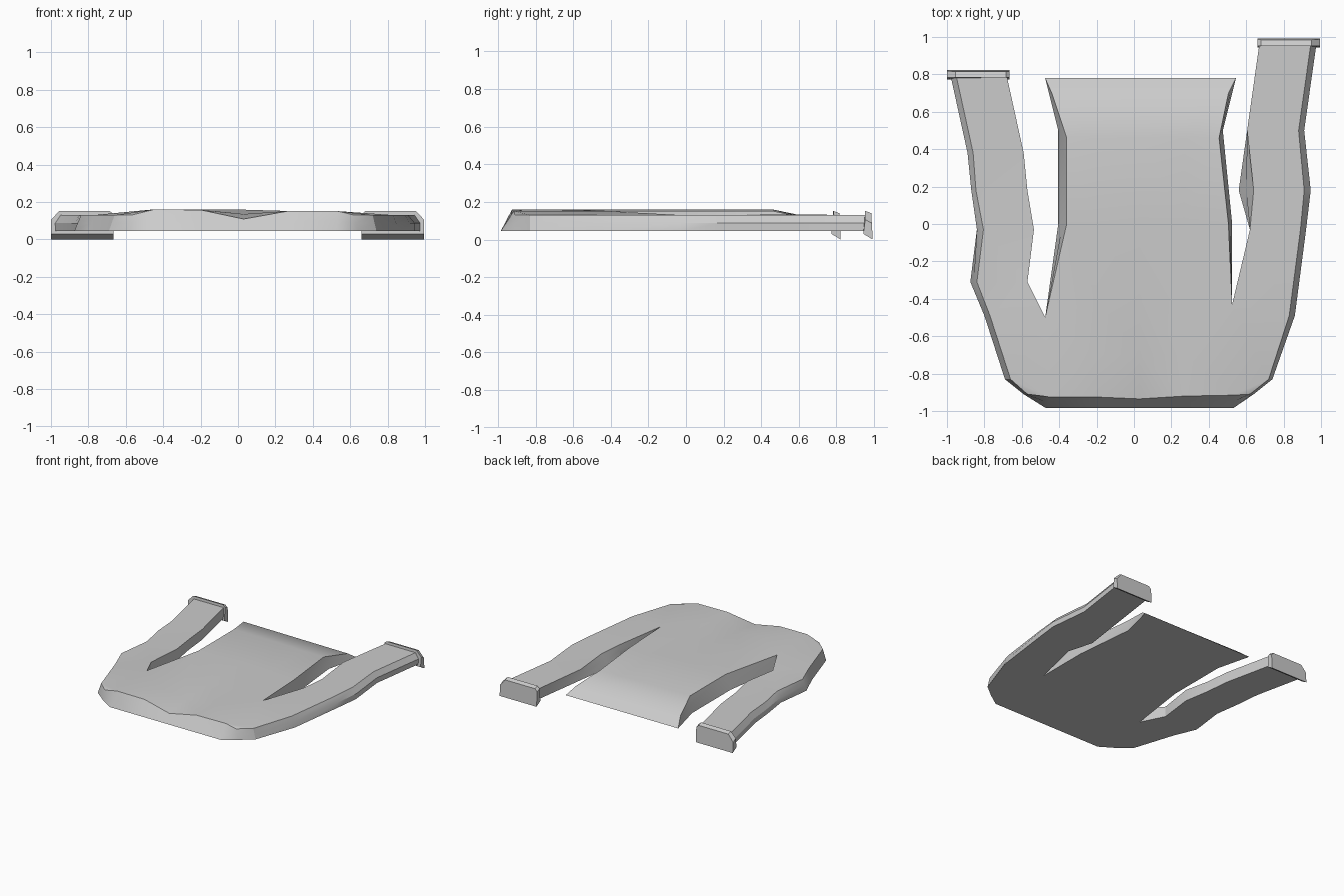
import bpy
import bmesh
import math
from mathutils import Vector
from mathutils.geometry import delaunay_2d_cdt

cube = bpy.data.objects.get("Cube")
if cube:
    bpy.data.objects.remove(cube, do_unlink=True)

# One plain fabric colour
GREY = (0.6, 0.6, 0.6, 1.0)
fabric = bpy.data.materials.new("light grey fabric")
fabric.use_nodes = True
fabric.diffuse_color = GREY
fabric.node_tree.nodes["Principled BSDF"].inputs["Base Color"].default_value = GREY

BASE = 0.045      # height of the flat underside
SLEEVE = 0.13     # height of the sleeve tops
CHEST = 0.16      # height of the torso top

# Outline, counter-clockwise: ground x, y, then the shift to the upper edge
OUTLINE = [
    (-.47, -.985, .02, .06), (-.2, -.985, 0, .06), (.03, -.985, 0, .05),
    (.27, -.985, 0, .065), (.53, -.985, 0, .07), (.64, -.91, -.02, 0),
    (.74, -.83, -.02, 0), (.86, -.49, -.03, 0), (.92, -.03, -.03, 0),
    (.945, .18, -.035, 0), (.91, .5, -.03, 0), (.975, .96, -.03, 0),
    (.67, .96, 0, 0), (.605, .5, 0, 0), (.56, .18, .08, 0),
    (.62, -.03, 0, 0), (.525, -.43, 0, 0), (.525, 0, -.02, 0),
    (.475, .5, -.02, -.04), (.545, .78, -.04, -.08), (-.475, .78, .035, -.08),
    (-.405, .5, .045, -.04), (-.405, 0, .045, 0), (-.475, -.5, 0, 0),
    (-.57, -.31, 0, 0), (-.535, -.03, 0, 0), (-.57, .18, 0, 0),
    (-.59, .38, 0, 0), (-.68, .79, 0, 0), (-.98, .79, .03, 0),
    (-.89, .38, .03, 0), (-.87, .18, .025, 0), (-.84, -.03, .035, 0),
    (-.875, -.31, .035, 0), (-.8, -.49, .03, 0), (-.69, -.83, .03, 0),
    (-.59, -.91, .02, 0),
]


def clamp(value):
    return max(0.0, min(1.0, value))


def top_height(x, y):
    """Raised torso, lower sleeves, neckline dip and thin hem."""
    torso = clamp((0.59 - abs(x - 0.03)) / 0.09)
    z = SLEEVE + (CHEST - SLEEVE) * torso
    z -= 0.008 * clamp(x * 4) * torso
    z -= 0.05 * torso * clamp((y - 0.46) / 0.24) * (abs(x) < 0.55)
    neck = clamp(1 - abs(x - 0.03) / 0.24) * clamp((-0.5 - y) / 0.43)
    return z - 0.05 * neck


def finish(bm, name, angle):
    bmesh.ops.recalc_face_normals(bm, faces=bm.faces)
    mesh = bpy.data.meshes.new(name)
    bm.to_mesh(mesh)
    bm.free()
    mesh.materials.append(fabric)
    obj = bpy.data.objects.new(name, mesh)
    bpy.context.collection.objects.link(obj)
    bpy.ops.object.select_all(action="DESELECT")
    obj.select_set(True)
    bpy.context.view_layer.objects.active = obj
    bpy.ops.object.shade_smooth_by_angle(angle=math.radians(angle))


def build_shirt():
    bm = bmesh.new()
    count = len(OUTLINE)
    low, middle, rim = [], [], []
    for x, y, dx, dy in OUTLINE:
        z = top_height(x + dx, y + dy)
        low.append(bm.verts.new((x, y, BASE)))
        # Sleeve sides rise straight before they slope inwards
        lean = 0.0 if abs(x) > 0.8 and y > -0.1 else 0.5
        middle.append(bm.verts.new((x + dx * lean, y + dy * lean, (BASE + z) / 2)))
        rim.append(bm.verts.new((x + dx, y + dy, z)))

    # Underside and side walls
    bm.faces.new(low)
    for ring, above in ((low, middle), (middle, rim)):
        for i in range(count):
            j = (i + 1) % count
            bm.faces.new((ring[i], ring[j], above[j], above[i]))

    # Upper cloth, with a few points inside the torso for its gentle shape
    points = [v.co.xy for v in rim]
    points += [Vector((x, y)) for x in (-0.2, 0.03, 0.27)
               for y in (-0.7, -0.4, 0.0, 0.46)]
    result = delaunay_2d_cdt(points, [], [list(range(count))], 1, 1e-5)
    flat, triangles, origins = result[0], result[2], result[3]
    top = []
    for co, origin in zip(flat, origins):
        if origin and origin[0] < count:
            top.append(rim[origin[0]])
        else:
            top.append(bm.verts.new((co.x, co.y, top_height(co.x, co.y))))
    for tri in triangles:
        bm.faces.new([top[i] for i in tri])
    finish(bm, "shirt_body", 30)


def build_cuff(name, side, inner, outer, y):
    """Tilted band around a sleeve end, chamfered on its outer top edge."""
    section = [(inner, 0), (outer, 0), (outer, 0.62),
               (outer - 0.045, 1), (inner + 0.02, 1), (inner, 0.85)]
    bm = bmesh.new()
    front = [bm.verts.new((side * x, y + 0.02 * min(t, 0.5), 0.03 + 0.122 * t))
             for x, t in section]
    back = [bm.verts.new((side * x, y + 0.05 - 0.008 * t, 0.14 * t))
            for x, t in section]
    bm.faces.new(front)
    bm.faces.new(back)
    for i in range(len(section)):
        j = (i + 1) % len(section)
        bm.faces.new((front[i], front[j], back[j], back[i]))
    finish(bm, name, 20)


build_shirt()
build_cuff("left_cuff", 1, 0.66, 0.995, 0.943)
build_cuff("right_cuff", -1, 0.665, 1.0, 0.773)
